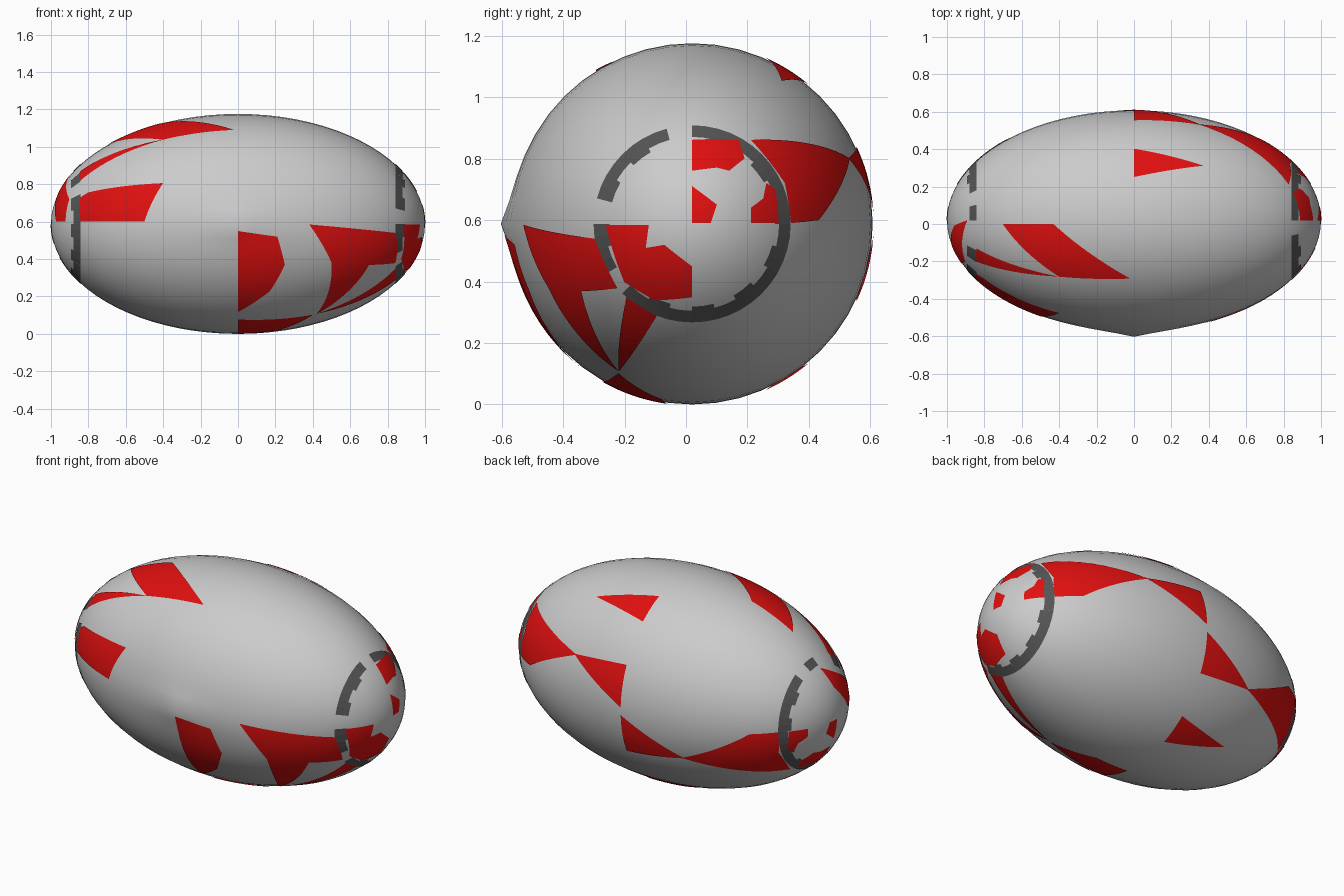
import bpy, bmesh, math
from mathutils import Vector

if "Cube" in bpy.data.objects:
    bpy.data.objects.remove(bpy.data.objects["Cube"])

CY, CZ, R = 0.02, 0.588, 0.588


def material(name, rgb):
    m = bpy.data.materials.new(name)
    m.diffuse_color = (*rgb, 1)
    m.use_nodes = True
    m.node_tree.nodes["Principled BSDF"].inputs["Base Color"].default_value = m.diffuse_color
    return m


red = material("red", (0.75, 0.005, 0.005))
dark = material("dark", (0.09, 0.09, 0.09))


def surf(u, lift=1.0):
    """Unit sphere direction to ball surface, with a pulled seam at the front."""
    bulge = 0.035 * math.exp(-abs(u.x) / 0.15 - abs(u.z) / 0.12) if u.y < 0 else 0
    return Vector((u.x * (1 + (lift - 1) * 0.3), CY + u.y * R * lift - bulge,
                   max(0, CZ + u.z * R * lift)))


def ring_dir(x, i, n):
    a = 2 * math.pi * i / n
    r = math.sqrt(max(0, 1 - x * x))
    return Vector((x, r * math.cos(a), r * math.sin(a)))


def finish(bm, name, mat=None):
    me = bpy.data.meshes.new(name)
    bm.normal_update()
    bm.to_mesh(me)
    bm.free()
    ob = bpy.data.objects.new(name, me)
    bpy.context.collection.objects.link(ob)
    for p in me.polygons:
        p.use_smooth = True
    if mat:
        me.materials.append(mat)
    return ob


# ball shell
N, M = 48, 40
bm = bmesh.new()
rings = [[bm.verts.new(surf(ring_dir(-math.cos(math.pi * j / M), i, N))) for i in range(N)]
         for j in range(1, M)]
for a, b in zip(rings, rings[1:]):
    for i in range(N):
        k = (i + 1) % N
        bm.faces.new((a[i], a[k], b[k], b[i]))
for ring, x in ((rings[0], -1), (rings[-1], 1)):
    tip = bm.verts.new(surf(Vector((x, 0, 0))))
    for i in range(N):
        bm.faces.new((ring[i], ring[(i + 1) % N], tip))
bmesh.ops.recalc_face_normals(bm, faces=bm.faces)
finish(bm, "ball_shell")


# dark bands near both ends, with ragged gaps
def band(name, s, gaps):
    bm = bmesh.new()
    for i in range(48):
        if i // 2 in gaps:
            continue
        x0, x1 = 0.84, 0.89 - 0.012 * ((i // 2) % 2)
        q = [bm.verts.new(surf(ring_dir(s * x, k, 48), 1.006))
             for x, k in ((x0, i), (x1, i), (x1, i + 1), (x0, i + 1))]
        bm.faces.new(q if s < 0 else q[::-1])
    for f in bm.faces:
        f.normal_update()
        if f.normal.dot(f.calc_center_median() - Vector((0, CY, CZ))) < 0:
            f.normal_flip()
    finish(bm, name, dark)


band("right_band", 1, {6, 11, 14})
band("left_band", -1, {4, 6, 7, 9})


# red panels, drawn in one view and projected to the ball
def panel(name, axis, side, pts, turned=False):
    bm = bmesh.new()
    f = bm.faces.new([bm.verts.new((a, b, 0)) for a, b in pts])
    bmesh.ops.triangulate(bm, faces=[f])
    for v in bm.verts:
        a, b = v.co.x, v.co.y
        if axis == "y":
            p = [a, None, (b - CZ) / R]
        elif axis == "z":
            p = [a, (b - CY) / R, None]
        else:
            p = [None, (a - CY) / R, (b - CZ) / R]
        rest = 1 - sum(c * c for c in p if c is not None)
        u = Vector([side * math.sqrt(max(0, rest)) if c is None else c for c in p])
        if turned:
            u.x, u.z = -u.x, -u.z
        v.co = u.normalized()
    bmesh.ops.subdivide_edges(bm, edges=bm.edges[:], cuts=9, use_grid_fill=True)
    for v in bm.verts:
        v.co = surf(v.co.normalized(), 1.006)
    for f in bm.faces:
        f.normal_update()
        if f.normal.dot(f.calc_center_median() - Vector((0, CY, CZ))) < 0:
            f.normal_flip()
    finish(bm, name, red)


# front panels
panel("front_left_panel", "y", -1, [(-.84, .73), (-.8, .755), (-.4, .805), (-.5, .6), (-.84, .6)])
panel("top_left_panel", "z", 1, [(-.7, 0), (-.43, 0), (-.02, -.29), (-.4, -.28)])
panel("top_left_sliver", "z", 1, [(-.84, -.13), (-.4, -.28), (-.84, -.2)])
panel("left_cap_panel", "y", -1, [(-.9, .72), (-.9, .86), (-.96, .75), (-.97, .6), (-.92, .6)])
panel("front_mid_panel", "y", -1, [(0, .55), (.21, .52), (.25, .37), (.17, .23), (0, .12)])
panel("front_right_panel", "y", -1,
      [(.38, .585), (.84, .54), (.84, .38), (.7, .37), (.42, .11), (.5, .38)])
panel("bottom_panel", "y", -1, [(0, .005), (0, .08), (.4, .105), (.2, .02)])
panel("front_right_sliver", "y", -1, [(.42, .11), (.84, .35), (.84, .29)])
panel("right_cap_panel", "x", 1, [(-.26, .585), (-.12, .585), (-.13, .51), (-.07, .52),
                                  (.02, .45), (.02, .35), (-.1, .34), (-.2, .4)])

# back panels, repeated by a half turn about the depth axis
BACK = [
    ("cap_upper", "x", [(.02, .86), (.17, .86), (.19, .8), (.14, .76), (.1, .77), (.02, .76)]),
    ("cap_inner", "x", [(.02, .71), (.1, .65), (.08, .59), (.02, .59)]),
    ("cap_outer", "x", [(.26, .72), (.29, .7), (.3, .59), (.21, .59), (.21, .64), (.25, .67)]),
    ("side", "x", [(.21, .86), (.53, .8), (.43, .6), (.34, .59), (.32, .72)]),
    ("seam_low", "y", [(0, .84), (0, .61), (.36, .8)]),
    ("seam_high", "z", [(0, .4), (.37, .31), (0, .25)]),
]
for turned, tag in ((False, "right"), (True, "left")):
    for name, axis, pts in BACK:
        panel(f"back_{tag}_{name}_panel", axis, 1, pts, turned)
